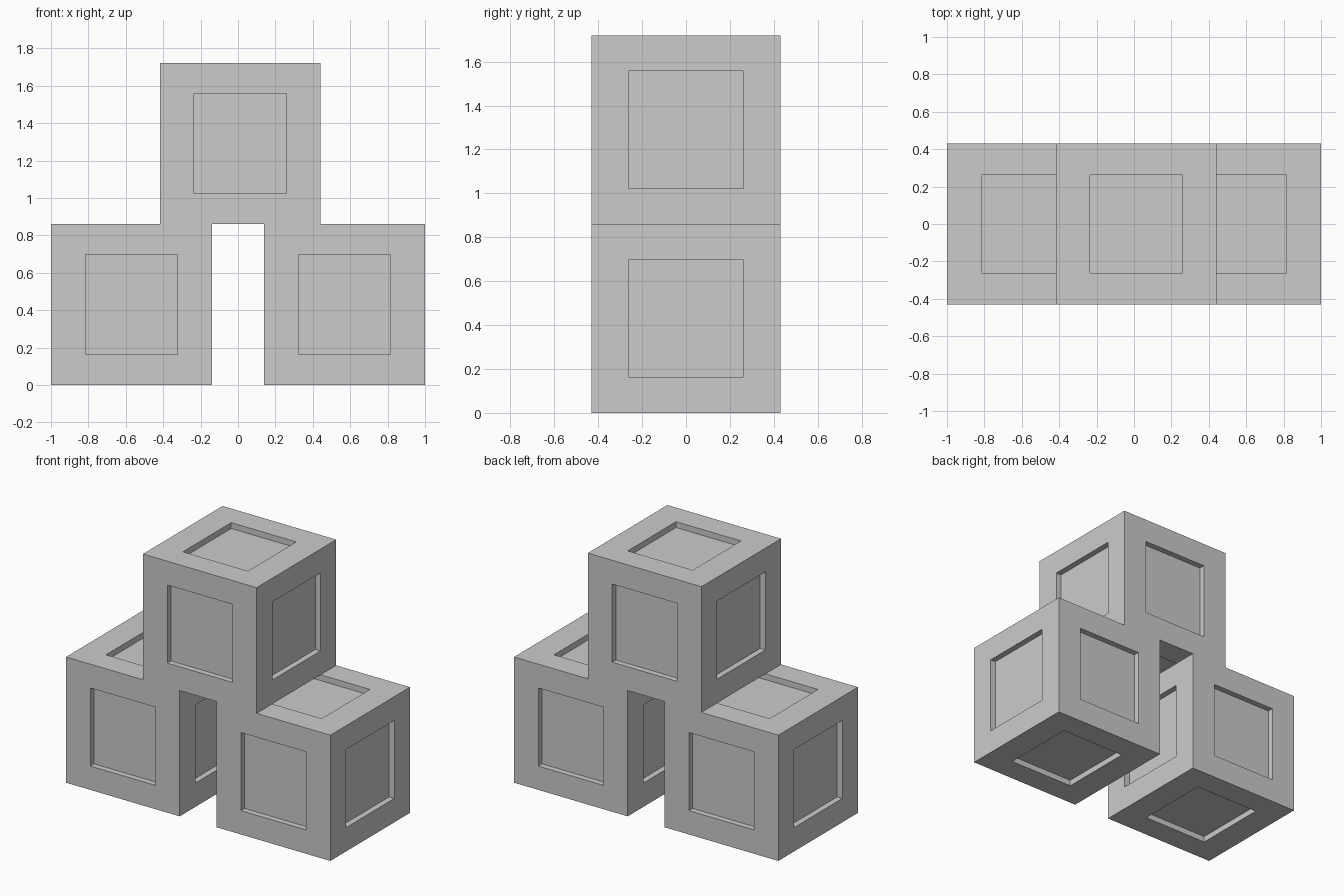
import bpy, bmesh
from math import copysign

if "Cube" in bpy.data.objects:
    bpy.data.objects.remove(bpy.data.objects["Cube"])

SIDE = 0.86
PANEL_HALF = (0.246, 0.261, 0.267)   # half extent of the recessed panels along x, y, z
DEPTH = 0.04


def panelled_block(name, location):
    """Cube with a straight-walled square recess in every face."""
    bm = bmesh.new()
    bmesh.ops.create_cube(bm, size=SIDE)
    faces = list(bm.faces)

    # panel outlines, sized per axis
    bmesh.ops.inset_individual(bm, faces=faces, thickness=0.17, depth=0)
    for face in faces:
        face.normal_update()
        normal_axis = max(range(3), key=lambda i: abs(face.normal[i]))
        for vert in face.verts:
            for axis in range(3):
                if axis != normal_axis:
                    vert.co[axis] = copysign(PANEL_HALF[axis], vert.co[axis])

    # push the panels straight in
    for face in faces:
        normal = face.normal.copy()
        result = bmesh.ops.extrude_discrete_faces(bm, faces=[face])
        bmesh.ops.translate(bm, verts=result["faces"][0].verts, vec=-normal * DEPTH)

    bmesh.ops.recalc_face_normals(bm, faces=bm.faces)
    mesh = bpy.data.meshes.new(name)
    bm.to_mesh(mesh)
    bm.free()
    block = bpy.data.objects.new(name, mesh)
    block.location = location
    bpy.context.collection.objects.link(block)
    return block


# two blocks on the ground, one resting across them
panelled_block("left_block", (-0.57, 0, SIDE / 2))
panelled_block("right_block", (0.57, 0, SIDE / 2))
panelled_block("top_block", (0.012, 0, SIDE * 1.5))
